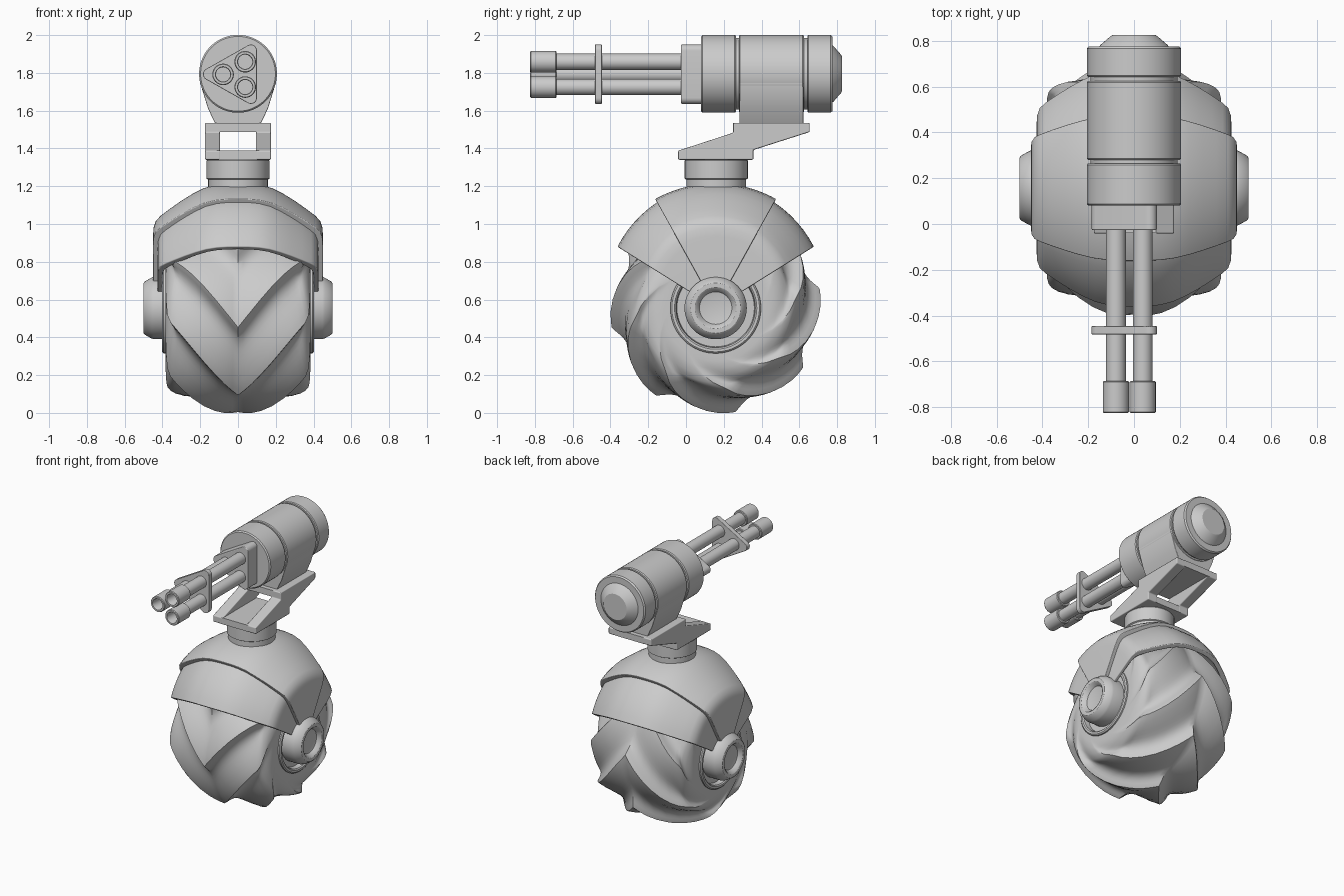
import bpy, bmesh, math
from math import sin, cos, pi, radians

if "Cube" in bpy.data.objects:
    bpy.data.objects.remove(bpy.data.objects["Cube"], do_unlink=True)

GREY = (0.6, 0.6, 0.6, 1)
grey = bpy.data.materials.new("plain_grey")
grey.use_nodes = True
grey.diffuse_color = GREY
grey.node_tree.nodes["Principled BSDF"].inputs["Base Color"].default_value = GREY

HUB_Y, HUB_Z = 0.157, 0.555    # wheel axle
GUN_Z = 1.795                  # gun axis


def loft(name, rings, bevel=0, angle=32):
    """Skin a list of closed point loops and cap both ends."""
    bm = bmesh.new()
    loops = [[bm.verts.new(p) for p in ring] for ring in rings]
    n = len(loops[0])
    for a, b in zip(loops, loops[1:]):
        for i in range(n):
            j = (i + 1) % n
            bm.faces.new((a[i], a[j], b[j], b[i]))
    bm.faces.new(loops[0])
    bm.faces.new(loops[-1])
    bmesh.ops.remove_doubles(bm, verts=bm.verts, dist=1e-5)
    bmesh.ops.recalc_face_normals(bm, faces=bm.faces)
    mesh = bpy.data.meshes.new(name)
    bm.to_mesh(mesh)
    bm.free()
    mesh.materials.append(grey)
    ob = bpy.data.objects.new(name, mesh)
    bpy.context.collection.objects.link(ob)
    bpy.ops.object.select_all(action='DESELECT')
    ob.select_set(True)
    bpy.context.view_layer.objects.active = ob
    bpy.ops.object.shade_smooth_by_angle(angle=radians(angle))
    if bevel:
        mod = ob.modifiers.new("soft_edges", 'BEVEL')
        mod.width, mod.segments, mod.limit_method = bevel, 2, 'ANGLE'
        mod.harden_normals = True
    return ob


def lathe(name, profile, axis, centre, sides=48):
    """Revolve (radius, position) pairs about an axis through centre."""
    cx, cy, cz = centre
    rings = []
    for r, h in profile:
        ring = []
        for i in range(sides):
            c, s = r * cos(2 * pi * i / sides), r * sin(2 * pi * i / sides)
            off = {'x': (h, c, s), 'y': (c, h, s), 'z': (c, s, h)}[axis]
            ring.append((cx + off[0], cy + off[1], cz + off[2]))
        rings.append(ring)
    return loft(name, rings)


def extrude_y(name, outline, y0, y1, bevel=0):
    return loft(name, [[(x, y, z) for x, z in outline] for y in (y0, y1)], bevel)


def extrude_x(name, outline, x0, x1, bevel=0):
    return loft(name, [[(x, y, z) for y, z in outline] for x in (x0, x1)], bevel)


def polar(x, r, a):
    return (x, HUB_Y + r * cos(a), HUB_Z + r * sin(a))


# Wheel: crowned drum with flat sides and eight swept chevron ridges
TEETH, EDGE = 8, 0.376
TOOTH = [(0, 1), (.035, .84), (.08, .58), (.13, .34), (.19, .15), (.26, .04), (.34, 0),
         (.43, .06), (.53, .18), (.63, .34), (.73, .51), (.83, .69), (.92, .86)]
DRUM = [(0, .56), (.03, .559), (.07, .556), (.12, .547), (.18, .532), (.24, .511),
        (.29, .488), (.33, .465), (.358, .443), (.373, .42), (.379, .395), (.382, .36),
        (.384, .32), (.385, .28), (.385, .24), (.3, .22)]
half = []
for i, (x, r) in enumerate(DRUM):
    (x0, r0), (x1, r1) = DRUM[max(i - 1, 0)], DRUM[min(i + 1, len(DRUM) - 1)]
    length = math.hypot(x1 - x0, r1 - r0)
    nx, nr = (0, 1) if i == 0 else ((r0 - r1) / length, (x1 - x0) / length)
    depth = 0.058 * min(1, max(0, (r - .31) / .15))
    sweep = radians(10.5 - 48 * min(x / EDGE, 1) - 50 * max(0, (.43 - r) / .19))
    half.append((x, r, nx, nr, depth, sweep))


def tread_ring(side, x, r, nx, nr, depth, sweep):
    return [polar(side * (x - depth * (1 - h) * nx), r - depth * (1 - h) * nr,
                  2 * pi * (k + t) / TEETH + sweep)
            for k in range(TEETH) for t, h in TOOTH]


loft("ridged_wheel", [tread_ring(-1, *s) for s in half[:0:-1]]
     + [tread_ring(1, *s) for s in half], angle=38)

# Axle hubs with a recessed ring
HUB = [(.24, .28), (.24, .395), (.232, .402), (.218, .402), (.21, .395), (.205, .36),
       (.165, .36), (.165, .447), (.16, .46), (.14, .495), (.132, .5), (.11, .5),
       (.102, .495), (.086, .47), (.08, .468), (.001, .468)]
for name, s in (("left_hub", 1), ("right_hub", -1)):
    lathe(name, [(r, s * h) for r, h in HUB], 'x', (0, HUB_Y, HUB_Z))

# Fender shells: cross-section swept around the axle
SHELL = [(0, .66), (.06, .659), (.12, .652), (.18, .635), (.24, .605), (.3, .568),
         (.36, .526), (.41, .488), (.435, .462), (.447, .425), (.45, .38), (.45, .13)]


def fender(name, start, end, drop, flare, narrow, thick):
    def both(pts):
        return [(-x, r) for x, r in reversed(pts[1:])] + pts
    n = 24
    rings = []
    for i in range(n + 1):
        a = start + (end - start) * i / n
        d = drop + flare * max(0, abs(a - 90) / 29 - 1)
        outer = [(x * narrow, r - d if r > .2 else r) for x, r in SHELL]
        inner = [(x * (1 - thick * 2), r - thick if r > .2 else r) for x, r in outer]
        rings.append([polar(x, r, radians(a)) for x, r in both(outer) + both(inner)[::-1]])
    loft(name, rings, 0.006)


fender("upper_fender", 61, 119, 0, 0, 1, 0.05)
fender("lower_fender", 32, 148, 0.02, 0.027, 0.945, 0.03)

# Neck
lathe("neck", [(.158, 1.15), (.158, 1.235), (.167, 1.24),
               (.167, 1.335), (.16, 1.345), (.001, 1.345)], 'z', (0, .16, 0))


# Offset bracket: two plates joined by slanted webs
def box(y0, y1, z0, z1):
    return [(y0, z0), (y1, z0), (y1, z1), (y0, z1)]


extrude_x("bracket_lower_plate", box(-.04, .355, 1.341, 1.388), -.11, .11)
extrude_x("bracket_upper_plate", box(.25, .654, 1.487, 1.534), -.11, .11)
WEB = [(-.042, 1.34), (.357, 1.34), (.357, 1.392), (.655, 1.487), (.655, 1.535),
       (.25, 1.535), (.25, 1.483), (-.042, 1.388)]
for name, s in (("left_web", 1), ("right_web", -1)):
    extrude_x(name, WEB, s * .095, s * .175, 0.007)

# Gun cradle under the body
extrude_y("gun_cradle", [(-.12, 1.53), (.12, 1.53), (.13, 1.55), (.16, 1.615),
                         (.2, 1.745), (.19, 1.8), (-.19, 1.8), (-.2, 1.745),
                         (-.16, 1.615), (-.13, 1.55)], .282, .622, 0.005)

# Gun body: three drums with grooves and a tapered rear cap
R, G = .206, .19
lathe("gun_body", [(.001, .08), (R - .008, .08), (R, .088), (R, .258), (R - .005, .265),
                   (G, .265), (G, .28), (R - .005, .28), (R, .286), (R, .618),
                   (R - .005, .625), (G, .625), (G, .642), (R - .005, .642), (R, .648),
                   (R, .765), (R - .008, .775), (.152, .775), (.146, .782), (.102, .82),
                   (.094, .825), (.001, .825)], 'y', (0, 0, GUN_Z), sides=64)

# Rounded triangular barrel base and clamp
outline = []
for cx, dz, mid in ((-.153, 0, 180), (.068, -.125, -60), (.068, .125, 60)):
    for k in range(-4, 5):
        a = radians(mid + k * 15)
        outline.append((cx + .032 * cos(a), GUN_Z - .002 + dz + .032 * sin(a)))
extrude_y("barrel_base", outline, -.027, .1, 0.006)
extrude_y("barrel_clamp", outline, -.482, -.445, 0.004)

# Three barrels with hollow muzzles
for i, (x, dz) in enumerate(((-.079, 0), (.038, .067), (.038, -.067))):
    lathe(f"barrel_{i + 1}", [(.043, .05), (.043, -.685), (.053, -.685), (.057, -.69),
                              (.057, -.82), (.053, -.825), (.041, -.825), (.038, -.82),
                              (.038, -.70), (.001, -.70)], 'y', (x, 0, GUN_Z - .003 + dz),
          sides=32)
